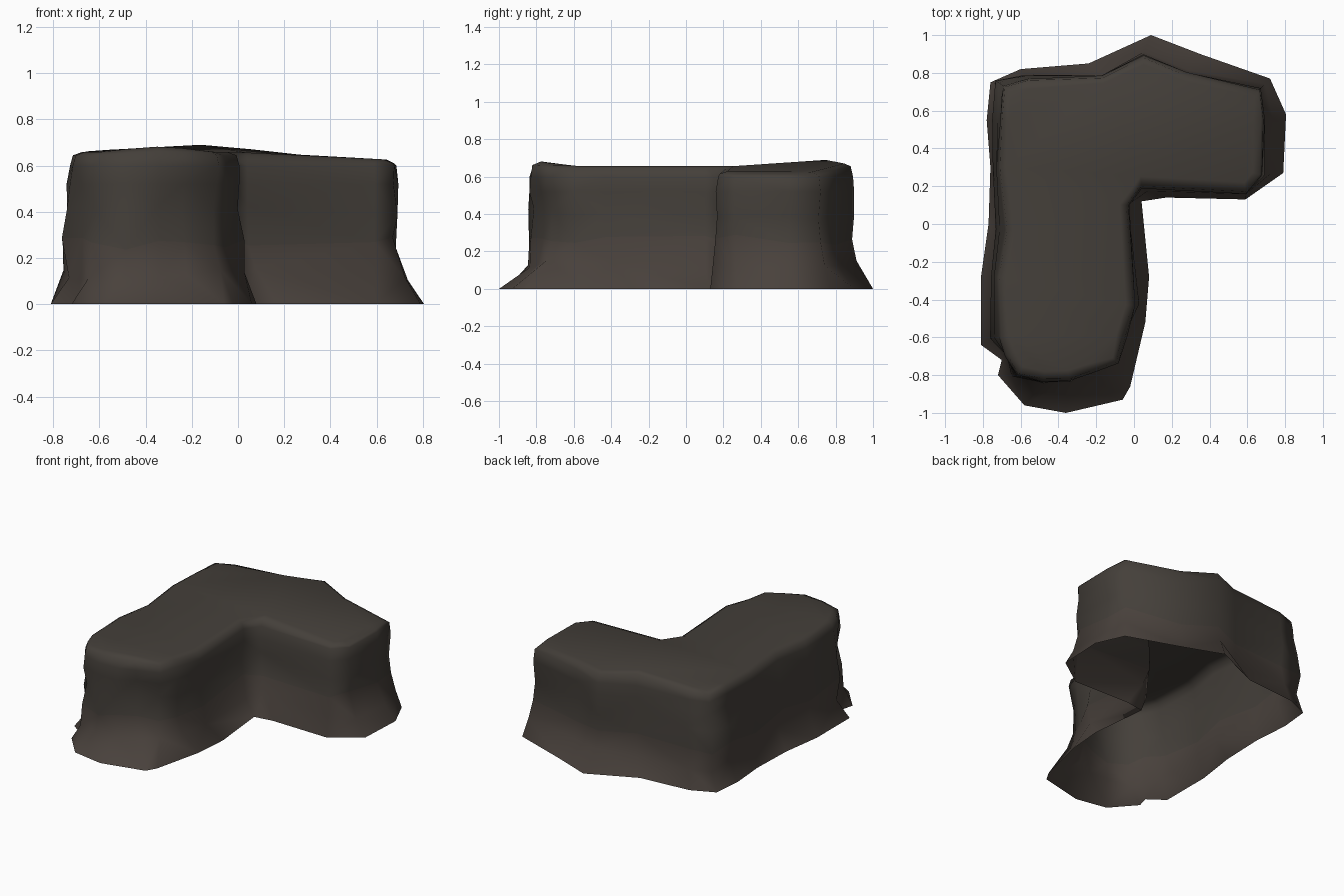
import bpy, bmesh, random
from mathutils import Vector

if "Cube" in bpy.data.objects:
    bpy.data.objects.remove(bpy.data.objects["Cube"])

random.seed(11)

# Outlines, counter-clockwise from the front tip: flared foot and matching rim
foot = [(-.36, -1), (-.06, -.93), (-.02, -.86), (.06, -.52), (.08, -.28), (.04, .12),
        (.17, .14), (.59, .13), (.79, .27), (.805, .58), (.72, .77), (.35, .90),
        (.09, 1), (-.24, .85), (-.60, .82), (-.76, .75), (-.78, .55), (-.76, .30),
        (-.77, 0), (-.81, -.28), (-.81, -.64), (-.70, -.72), (-.72, -.80), (-.58, -.96)]
rim = [(-.34, -.83), (-.23, -.79), (-.08, -.74), (-.05, -.60), (.01, -.43), (-.03, .10),
       (.04, .20), (.59, .17), (.675, .26), (.685, .55), (.665, .71), (.28, .80),
       (.05, .895), (-.17, .79), (-.56, .77), (-.69, .73), (-.71, .55), (-.72, .30),
       (-.68, -.03), (-.725, -.28), (-.715, -.60), (-.68, -.70), (-.62, -.80), (-.48, -.835)]
foot = [Vector(p) for p in foot]
rim = [Vector(p) for p in rim]
n = len(rim)


def outward(i):
    d = (rim[(i + 1) % n] - rim[i - 1]).normalized()
    return Vector((d.y, -d.x))


def top_height(p):
    # Gentle slope down to the right with humps at the back corner and front tip
    hump = .035 * max(0, 1 - (p - Vector((-.2, .72))).length / .5)
    front = .03 * max(0, 1 - (p - Vector((-.35, -.72))).length / .25)
    return .658 - .035 * max(0, p.x) / .7 + hump + front


# Cliff wall: the foot flares less at the front and back than on the right,
# the left side bulges at mid height
bm = bmesh.new()
rings = []
for z, t, rough, bulge in [(0, 0, 0, 0), (.13, .75, .01, 0), (.26, .95, .015, .035),
                           (.40, 1, .018, .025), (.52, 1, .015, .005), (.60, 1, .004, 0)]:
    ring = []
    for i in range(n):
        k = t
        if z == .13:
            k = .93 if abs(foot[i].y) > .84 else .55 if foot[i].x > .5 else t
        push = random.uniform(-rough, rough)
        if foot[i].x < -.74 and foot[i].y > -.7:
            push += bulge
        if i in (1, 2) and .2 < z < .55:
            push -= .025
        p = foot[i].lerp(rim[i], k) + outward(i) * push
        h = z + (random.uniform(-.03, .03) if 0 < z < .5 else 0)
        ring.append(bm.verts.new((p.x, p.y, h)))
    rings.append(ring)

# Uneven lip and plateau
for off, drop in [(.012, .014), (.05, 0)]:
    ring = []
    for i in range(n):
        p = rim[i] - outward(i) * (off + random.uniform(-.006, .006))
        ring.append(bm.verts.new((p.x, p.y, top_height(p) - drop)))
    rings.append(ring)
for k, (a, b) in enumerate(zip(rings, rings[1:])):
    for i in range(n):
        j = (i + 1) % n
        # Alternate the diagonals for a chipped look
        q = (a[i], a[j], b[j], b[i])
        tris = ((0, 1, 2), (0, 2, 3)) if (i + k) % 2 else ((0, 1, 3), (1, 2, 3))
        for t in tris:
            f = bm.faces.new([q[v] for v in t])
            f.material_index = 1 if k < 2 else 0
cap = bm.faces.new(rings[-1])
bmesh.ops.triangulate(bm, faces=[cap])
for f in bm.faces:
    f.smooth = True

# The underside stays open
me = bpy.data.meshes.new("rock_ledge")
bm.to_mesh(me)
bm.free()
for name, col in [("dark stone", (.058, .050, .042, 1)), ("brown stone", (.066, .053, .045, 1))]:
    m = bpy.data.materials.new(name)
    m.diffuse_color = col
    m.use_nodes = True
    m.node_tree.nodes["Principled BSDF"].inputs["Base Color"].default_value = m.diffuse_color
    me.materials.append(m)
rock = bpy.data.objects.new("rock_ledge", me)
bpy.context.collection.objects.link(rock)
